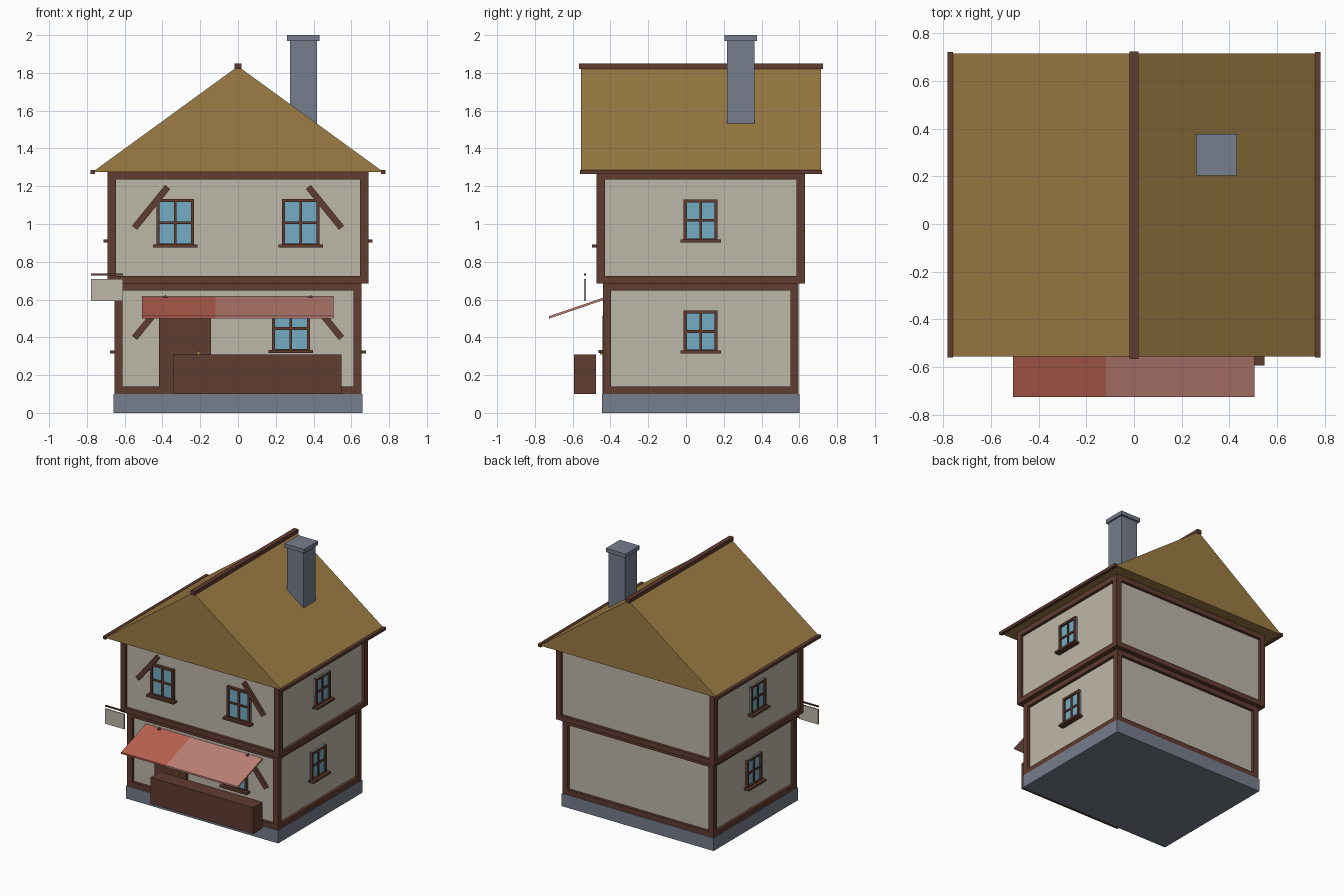
import bpy, bmesh, math
from mathutils import Matrix, Vector

if "Cube" in bpy.data.objects:
    bpy.data.objects.remove(bpy.data.objects["Cube"])


def material(name, rgb):
    lin = [(c / 255 / 12.92) if c < 10 else ((c / 255 + 0.055) / 1.055) ** 2.4 for c in rgb]
    m = bpy.data.materials.new(name)
    m.diffuse_color = (*lin, 1)
    m.use_nodes = True
    m.node_tree.nodes["Principled BSDF"].inputs["Base Color"].default_value = m.diffuse_color
    return m


PLASTER = material("plaster", (190, 183, 169))
TIMBER = material("dark timber", (96, 60, 48))
THATCH = material("thatch", (156, 124, 68))
STONE = material("grey stone", (118, 125, 140))
GLASS = material("blue glass", (118, 172, 195))
RED = material("red cloth", (186, 98, 81))
PINK = material("pale red cloth", (190, 129, 118))
BRASS = material("brass", (190, 150, 60))

CY = 0.078  # centre line of the house in y


def finish(name, bm, mats):
    bmesh.ops.recalc_face_normals(bm, faces=bm.faces)
    me = bpy.data.meshes.new(name)
    bm.to_mesh(me)
    bm.free()
    for m in mats:
        me.materials.append(m)
    ob = bpy.data.objects.new(name, me)
    bpy.context.collection.objects.link(ob)
    return ob


def add_box(bm, lo, hi, mat=0, matrix=Matrix()):
    lo, hi = Vector(lo), Vector(hi)
    m = matrix @ Matrix.Translation((lo + hi) / 2) @ Matrix.Diagonal((*(hi - lo), 1))
    verts = bmesh.ops.create_cube(bm, size=1, matrix=m)["verts"]
    for f in {f for v in verts for f in v.link_faces}:
        f.material_index = mat


def box(name, lo, hi, mat, matrix=Matrix()):
    bm = bmesh.new()
    add_box(bm, lo, hi, 0, matrix)
    return finish(name, bm, [mat])


def prism(name, profile, axis, a, b, mat):
    """Extrude a 2D profile (u, z) along x or y from a to b."""
    bm = bmesh.new()
    pt = (lambda u, z, t: (t, u, z)) if axis == "x" else (lambda u, z, t: (u, t, z))
    face = bm.faces.new([bm.verts.new(pt(u, z, a)) for u, z in profile])
    ext = bmesh.ops.extrude_face_region(bm, geom=[face])["geom"]
    bmesh.ops.translate(bm, verts=[v for v in ext if isinstance(v, bmesh.types.BMVert)],
                        vec=pt(0, 0, b - a))
    return finish(name, bm, [mat])


def storey(label, hx, hy, z0, z1, t=0.044):
    """Plaster walls with timbers centred on their edges."""
    wx, wy = hx - t / 2, hy - t / 2
    box(label + "_walls", (-wx, CY - wy, z0 + 0.01), (wx, CY + wy, z1 - 0.01), PLASTER)
    bm = bmesh.new()
    for sx in (-1, 1):
        for sy in (-1, 1):
            x, y = sx * wx, CY + sy * wy
            add_box(bm, (x - t / 2, y - t / 2, z0), (x + t / 2, y + t / 2, z1))
    for z in (z0, z1 - 0.04):
        for s in (-1, 1):
            y, x = CY + s * wy, s * wx
            add_box(bm, (-wx, y - t / 2, z), (wx, y + t / 2, z + 0.04))
            add_box(bm, (x - t / 2, CY - wy, z), (x + t / 2, CY + wy, z + 0.04))
    finish(label + "_timber_frame", bm, [TIMBER])


def window(name, origin, turn, w, h):
    """Framed four-pane window; local -y points out of the wall."""
    m = Matrix.Translation(origin) @ Matrix.Rotation(turn, 4, "Z")
    bm = bmesh.new()
    a, b = w / 2, 0.016
    add_box(bm, (-a, -0.008, 0), (a, 0.01, h), 1, m)
    for s in (-1, 1):
        x = s * (a - b / 2)
        add_box(bm, (x - b / 2, -0.022, 0), (x + b / 2, 0.01, h), 0, m)
    for z in (0, h - b):
        add_box(bm, (-a, -0.022, z), (a, 0.01, z + b), 0, m)
    add_box(bm, (-0.007, -0.016, 0), (0.007, 0.01, h), 0, m)
    add_box(bm, (-a, -0.016, h / 2 - 0.007), (a, 0.01, h / 2 + 0.007), 0, m)
    add_box(bm, (-a - 0.018, -0.045, -0.006), (a + 0.018, 0.01, 0.01), 0, m)  # sill
    finish(name, bm, [TIMBER, GLASS])


# Base and two storeys, the upper one overhanging
box("stone_base", (-0.66, -0.444, 0), (0.66, 0.60, 0.10), STONE)
storey("lower", 0.655, 0.518, 0.10, 0.688)
storey("upper", 0.69, 0.552, 0.686, 1.275)
LOW_Y, UP_Y = -0.418, -0.452  # front wall planes

# Windows
window("lower_front_window", (0.28, LOW_Y, 0.322), 0, 0.20, 0.25)
for side, s in (("left", -1), ("right", 1)):
    window(f"upper_front_window_{side}", (s * 0.332, UP_Y, 0.882), 0, 0.20, 0.25)
    window(f"lower_{side}_window", (s * 0.633, CY, 0.32), s * math.pi / 2, 0.18, 0.222)
    window(f"upper_{side}_window", (s * 0.668, CY, 0.908), s * math.pi / 2, 0.18, 0.222)
    # Diagonal braces leaning towards the middle
    for label, y, z in (("lower", LOW_Y, 0.505), ("upper", UP_Y, 1.088)):
        m = Matrix.Translation((s * 0.46, y, z)) @ Matrix.Rotation(-s * math.radians(39), 4, "Y")
        box(f"{label}_brace_{side}", (-0.017, -0.02, -0.139), (0.017, 0.01, 0.139), TIMBER, m)
    # Eave timbers
    box(f"eave_beam_{side}", (s * 0.77 - 0.012, -0.56, 1.265),
        (s * 0.77 + 0.012, 0.72, 1.287), TIMBER)

# Roof, ridge and chimney
prism("roof", [(-0.77, 1.275), (0.77, 1.275), (0, 1.835)], "y", -0.555, 0.715, THATCH)
box("ridge_beam", (-0.018, -0.566, 1.82), (0.018, 0.724, 1.85), TIMBER)
box("chimney_stack", (0.275, 0.217, 1.35), (0.418, 0.362, 1.975), STONE)
box("chimney_cap", (0.26, 0.203, 1.97), (0.432, 0.377, 2.0), STONE)

# Door and handle
box("door", (-0.417, -0.443, 0.10), (-0.143, -0.41, 0.515), TIMBER)
box("door_handle", (-0.218, -0.455, 0.31), (-0.202, -0.44, 0.326), BRASS)

# Shop counter and two-tone awning
box("counter", (-0.343, -0.594, 0.10), (0.547, -0.477, 0.308), TIMBER)
slope = [(-0.725, 0.499), (-0.40, 0.61), (-0.40, 0.623), (-0.725, 0.512)]
prism("awning_red", slope, "x", -0.508, -0.118, RED)
prism("awning_pale", slope, "x", -0.118, 0.505, PINK)

# Hanging sign and its rod
box("sign_board", (-0.777, -0.54, 0.593), (-0.61, -0.53, 0.71), PLASTER)
box("sign_rod", (-0.777, -0.54, 0.727), (-0.61, -0.53, 0.737), TIMBER)
